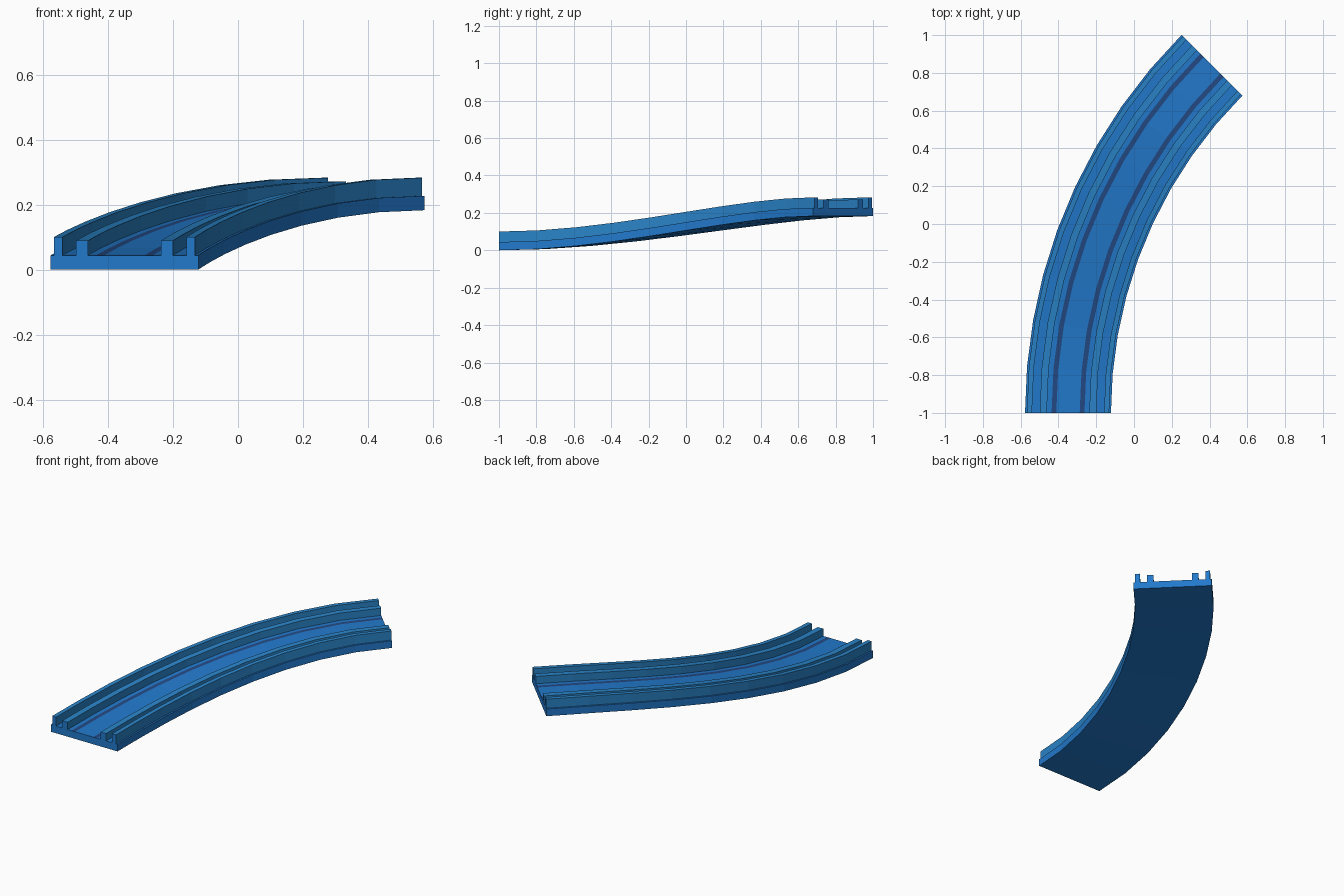
import bpy, bmesh
from math import radians, sin, cos

cube = bpy.data.objects.get("Cube")
if cube:
    bpy.data.objects.remove(cube, do_unlink=True)


def make_material(name, rgb):
    mat = bpy.data.materials.new(name)
    mat.use_nodes = True
    color = (*rgb, 1.0)
    mat.diffuse_color = color
    mat.node_tree.nodes["Principled BSDF"].inputs["Base Color"].default_value = color
    return mat


BASE, RAIL, STRIPE = range(3)
materials = [
    make_material("track blue", (0.016, 0.192, 0.604)),
    make_material("rail blue", (0.023, 0.230, 0.578)),
    make_material("groove dark blue", (0.017, 0.068, 0.231)),
]

# Track dimensions: a rising bend swept around a centre point
CENTRE_X, CENTRE_Y, RADIUS = 2.253, -1.0, 2.6025
SWEEP, STEPS, RISE = radians(45), 9, 0.183
FLOOR, RAIL_TOP, WALL_TOP = 0.044, 0.089, 0.10

# Half cross-section from the outer edge inward: (offset, height, material of next strip)
half = [
    (0.2275, 0, BASE), (0.2275, FLOOR, BASE),
    (0.2175, FLOOR, RAIL), (0.2175, WALL_TOP, RAIL),
    (0.191, WALL_TOP, RAIL), (0.191, FLOOR, BASE),
    (0.1495, FLOOR, RAIL), (0.1495, RAIL_TOP, RAIL),
    (0.1125, RAIL_TOP, RAIL), (0.1125, FLOOR, BASE),
    (0.087, FLOOR, STRIPE), (0.062, FLOOR, BASE),
]
points = [(o, z) for o, z, m in half] + [(-o, z) for o, z, m in reversed(half)]
strips = [m for o, z, m in half]
strips += strips[-2::-1] + [BASE]          # mirrored strips, then the underside


def track_point(offset, height, t):
    angle, r = SWEEP * t, RADIUS + offset
    lift = RISE * t * t * (3 - 2 * t)      # eased climb, level at both ends
    return (CENTRE_X - r * cos(angle), CENTRE_Y + r * sin(angle), height + lift)


# Sweep the cross-section along the bend
bm = bmesh.new()
rings = [[bm.verts.new(track_point(o, z, i / STEPS)) for o, z in points]
         for i in range(STEPS + 1)]
count = len(points)
for a, b in zip(rings, rings[1:]):
    for k in range(count):
        n = (k + 1) % count
        face = bm.faces.new((a[k], a[n], b[n], b[k]))
        face.material_index = strips[k]

# End caps
for ring in (rings[0], rings[-1]):
    bm.faces.new(ring).material_index = BASE
bmesh.ops.recalc_face_normals(bm, faces=bm.faces)

mesh = bpy.data.meshes.new("curved_track")
bm.to_mesh(mesh)
bm.free()
for mat in materials:
    mesh.materials.append(mat)
track = bpy.data.objects.new("curved_track", mesh)
bpy.context.collection.objects.link(track)
